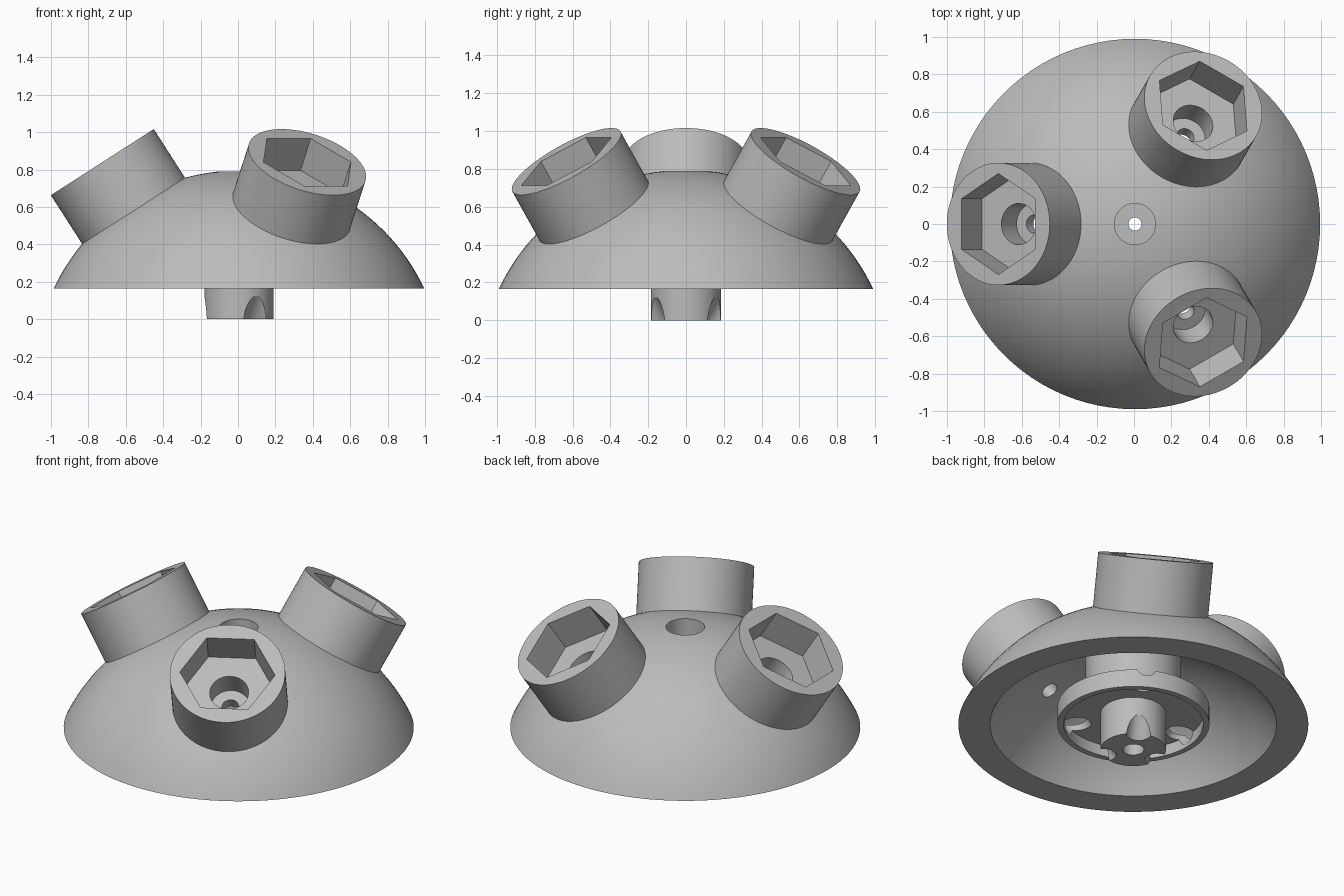
import bpy, bmesh, math
from mathutils import Matrix

cube = bpy.data.objects.get("Cube")
if cube:
    bpy.data.objects.remove(cube)

SEG = 96
OUTER, INNER = 1.093, 0.933          # shell radii
CENTRE_X, CENTRE_Z = 0.005, -0.298   # shell centre
RIM_Z = 0.165
TILT = math.radians(32.7)

grey = bpy.data.materials.new("light_grey")
grey.use_nodes = True
colour = (0.5, 0.5, 0.5, 1)
grey.diffuse_color = colour
grey.node_tree.nodes["Principled BSDF"].inputs["Base Color"].default_value = colour


def lathe(name, profile, steps=SEG, phase=0.0, closed=False, matrix=None):
    """Revolve (radius, height) points around z."""
    bm = bmesh.new()
    c, s = math.cos(phase), math.sin(phase)
    verts = [bm.verts.new((r * c, r * s, z)) for r, z in profile]
    edges = [bm.edges.new(p) for p in zip(verts, verts[1:])]
    if closed:
        edges.append(bm.edges.new((verts[-1], verts[0])))
    bmesh.ops.spin(bm, geom=verts + edges, cent=(0, 0, 0), axis=(0, 0, 1),
                   angle=math.tau, steps=steps)
    bmesh.ops.remove_doubles(bm, verts=bm.verts[:], dist=1e-5)
    bmesh.ops.recalc_face_normals(bm, faces=bm.faces[:])
    mesh = bpy.data.meshes.new(name)
    if matrix:
        bm.transform(matrix)
    bm.to_mesh(mesh)
    bm.free()
    mesh.materials.append(grey)
    obj = bpy.data.objects.new(name, mesh)
    bpy.context.collection.objects.link(obj)
    return obj


def plug(radius, low, high):
    return [(0, low), (radius, low), (radius, high), (0, high)]


def arc(radius, r0, r1, count=24):
    """Points on the shell from one distance off the axis to another."""
    a0, a1 = math.asin(r0 / radius), math.asin(r1 / radius)
    angles = [a0 + (a1 - a0) * i / count for i in range(count + 1)]
    return [(radius * math.sin(a), CENTRE_Z + radius * math.cos(a)) for a in angles]


def combine(target, other, operation):
    mod = target.modifiers.new(operation, "BOOLEAN")
    mod.operation = operation
    mod.solver = "EXACT"
    mod.object = other
    bpy.context.view_layer.objects.active = target
    bpy.ops.object.modifier_apply(modifier=mod.name)
    bpy.data.objects.remove(other)


def rim(radius):
    return math.sqrt(radius ** 2 - (RIM_Z - CENTRE_Z) ** 2)


# Dome shell with central post, hanging ring, pillar and stepped bore
profile = [(0.06, 0), (0.185, 0), (0.185, 0.235), (0.395, 0.235),
           (0.395, RIM_Z), (0.43, RIM_Z), (0.43, 0.275), (0.27, 0.275)]
profile += arc(INNER, 0.27, rim(INNER))
profile += arc(OUTER, rim(OUTER), 0.11)
profile += [(0.11, 0.6), (0.035, 0.6), (0.035, 0.4), (0.06, 0.4)]
body = lathe("dome_body", profile, closed=True,
             matrix=Matrix.Translation((CENTRE_X, 0, 0)))

# Three tilted sockets, evenly spaced, pointing away from the shell centre
frames = [Matrix.Translation((CENTRE_X, 0, CENTRE_Z))
          @ Matrix.Rotation(math.radians(turn), 4, "Z")
          @ Matrix.Rotation(TILT, 4, "Y") for turn in (60, 180, 300)]

for frame in frames:
    combine(body, lathe("socket", plug(0.327, 0.96, 1.352), matrix=frame), "UNION")

# Hexagonal pocket, screw head recess, screw hole and driver clearance
bore = [(0, 0.1), (0.072, 0.1), (0.072, 0.8), (0.048, 0.8), (0.048, 1.0),
        (0.11, 1.0), (0.11, 1.17), (0, 1.17)]
for frame in frames:
    combine(body, lathe("hex_pocket", plug(0.27, 1.15, 1.5), 6, math.pi / 2,
                        matrix=frame), "DIFFERENCE")
    combine(body, lathe("screw_bore", bore, 48, matrix=frame), "DIFFERENCE")

bpy.ops.object.select_all(action="DESELECT")
body.select_set(True)
bpy.context.view_layer.objects.active = body
bpy.ops.object.shade_smooth_by_angle(angle=math.radians(30))
